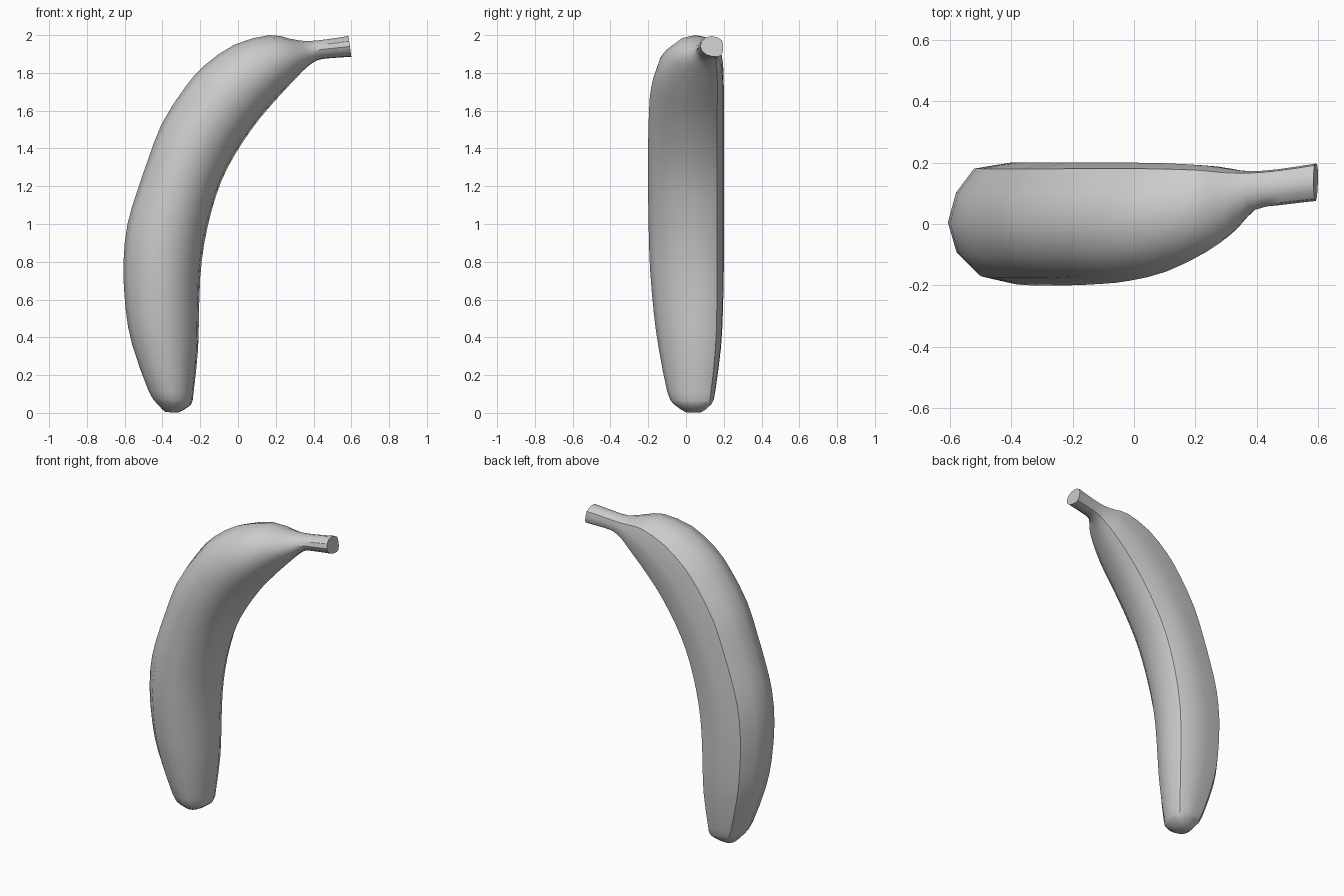
import bpy, bmesh

if "Cube" in bpy.data.objects:
    bpy.data.objects.remove(bpy.data.objects["Cube"])

# Single flat colour
skin = bpy.data.materials.new("plain_grey")
skin.diffuse_color = (0.6, 0.6, 0.6, 1)
skin.use_nodes = True
skin.node_tree.nodes["Principled BSDF"].inputs["Base Color"].default_value = skin.diffuse_color

# Stations along the fruit: outer edge x, z, inner edge x, z, y low, y high
stations = [
    (-.385, .004, -.315, .002, .00, .08),
    (-.430, .050, -.250, .042, -.065, .135),
    (-.475, .120, -.235, .110, -.10, .155),
    (-.560, .360, -.212, .330, -.145, .185),
    (-.595, .550, -.207, .500, -.17, .195),
    (-.607, .790, -.200, .720, -.19, .20),
    (-.585, 1.00, -.178, .900, -.197, .20),
    (-.535, 1.17, -.140, 1.07, -.20, .20),
    (-.480, 1.33, -.087, 1.23, -.20, .20),
    (-.404, 1.53, -.015, 1.37, -.20, .20),
    (-.283, 1.72, .078, 1.51, -.195, .20),
    (-.177, 1.84, .150, 1.60, -.185, .20),
    (-.018, 1.95, .230, 1.69, -.155, .198),
    (.166, 2.00, .310, 1.775, -.09, .19),
    (.270, 1.982, .365, 1.83, -.03, .178),
    (.360, 1.968, .420, 1.867, .045, .172),
    (.470, 1.978, .490, 1.878, .062, .18),
    (.585, 1.995, .600, 1.885, .075, .197),
]

# Cross-section: u runs outer to inner edge, v runs front to back
section = [(-1, 0), (-.87, .5), (-.58, .9), (0, 1), (.5, .98), (.86, .82), (1, .5),
           (.95, 0), (.8, -.45), (.45, -.84), (0, -1), (-.5, -.88), (-.86, -.5)]


def spline(a, b, c, d, t):
    return [.5 * (2 * q + (r - p) * t + (2 * p - 5 * q + 4 * r - s) * t * t
                  + (3 * q - p - 3 * r + s) * t ** 3) for p, q, r, s in zip(a, b, c, d)]


# Two rings per station for a smooth bend
last = len(stations) - 1
rings = []
for i in range(last):
    quad = [stations[min(max(i + k, 0), last)] for k in (-1, 0, 1, 2)]
    rings += [spline(*quad, 0), spline(*quad, .5)]
rings.append(stations[last])

# Loft the banana body and stem, closing both ends
bm = bmesh.new()
loops = []
for ox, oz, ix, iz, lo, hi in rings:
    loops.append([bm.verts.new(((ox + ix + u * (ix - ox)) / 2,
                                (lo + hi + v * (hi - lo)) / 2,
                                max(0, (oz + iz + u * (iz - oz)) / 2))) for u, v in section])
n = len(section)
for a, b in zip(loops, loops[1:]):
    for j in range(n):
        k = (j + 1) % n
        bm.faces.new((a[j], a[k], b[k], b[j]))
bm.faces.new(loops[0])
bm.faces.new(loops[-1])
bmesh.ops.recalc_face_normals(bm, faces=bm.faces)

mesh = bpy.data.meshes.new("banana")
bm.to_mesh(mesh)
bm.free()
mesh.materials.append(skin)
banana = bpy.data.objects.new("banana", mesh)
bpy.context.collection.objects.link(banana)
bpy.context.view_layer.objects.active = banana
banana.select_set(True)
bpy.ops.object.shade_smooth_by_angle(angle=0.6)
